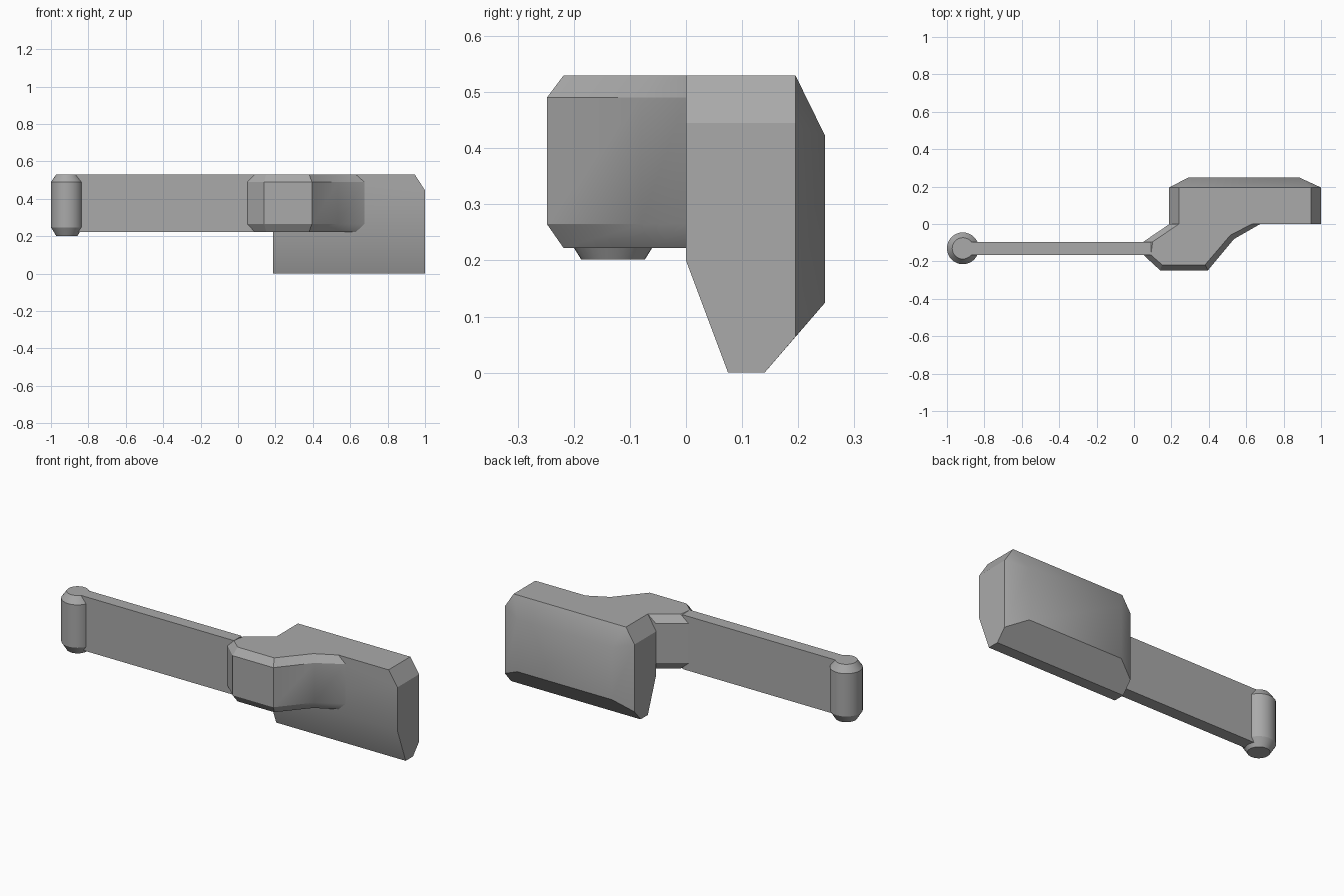
import bpy, bmesh, math
from mathutils import Matrix

cube = bpy.data.objects.get("Cube")
if cube:
    bpy.data.objects.remove(cube, do_unlink=True)

grey = bpy.data.materials.new("plain_grey")
grey.use_nodes = True
colour = (0.4, 0.4, 0.4, 1)
grey.diffuse_color = colour
grey.node_tree.nodes["Principled BSDF"].inputs["Base Color"].default_value = colour

TOP, UNDER = 0.53, 0.222


def finish(name, bm):
    """Turn a bmesh into a grey object with sharp edges kept."""
    bmesh.ops.recalc_face_normals(bm, faces=bm.faces[:])
    mesh = bpy.data.meshes.new(name)
    bm.to_mesh(mesh)
    bm.free()
    mesh.materials.append(grey)
    obj = bpy.data.objects.new(name, mesh)
    bpy.context.collection.objects.link(obj)
    bpy.ops.object.select_all(action='DESELECT')
    obj.select_set(True)
    bpy.context.view_layer.objects.active = obj
    bpy.ops.object.shade_smooth_by_angle(angle=math.radians(30))
    return obj


def loft(name, sections):
    """Skin a stack of matching (outline, z) sections, capped at both ends."""
    bm = bmesh.new()
    rings = [[bm.verts.new((x, y, z)) for x, y in outline] for outline, z in sections]
    for low, high in zip(rings, rings[1:]):
        for i in range(len(low)):
            j = (i + 1) % len(low)
            bm.faces.new((low[i], low[j], high[j], high[i]))
    bm.faces.new(rings[0][::-1])
    bm.faces.new(rings[-1])
    return finish(name, bm)


def circle(radius, sides=32):
    return [(-0.915 + radius * math.cos(math.tau * i / sides),
             -0.13 + radius * math.sin(math.tau * i / sides)) for i in range(sides)]


# Pivot pin with chamfered ends
loft("pivot_pin", [(circle(0.057), 0.202), (circle(0.085), 0.247),
                   (circle(0.085), 0.49), (circle(0.057), TOP)])

# Flat arm from the pin to the hub
bar = [(-0.87, -0.165), (0.09, -0.165), (0.09, -0.095), (-0.87, -0.095)]
loft("arm", [(bar, UNDER), (bar, TOP)])

# Cranked hub, chamfered above and below
outer = [(0.05, -0.165), (0.14, -0.248), (0.395, -0.248), (0.535, -0.08),
         (0.675, 0), (0.19, 0), (0.05, -0.095)]
inner = [(0.09, -0.165), (0.15, -0.218), (0.38, -0.218), (0.515, -0.06),
         (0.63, 0), (0.24, 0), (0.1, -0.095)]
loft("hub", [(inner, UNDER), (outer, 0.265), (outer, 0.49), (inner, TOP)])

# End block: a convex body with a tapered back and a sloped lower front
end_profile = [(0, 0.445), (0, 0.2), (0.075, 0), (0.14, 0), (0.195, 0.064), (0.195, 0.445)]
layers = [((0.187, 1.0), end_profile),
          ((0.24, 0.945), [(0, TOP), (0.195, TOP)]),
          ((0.29, 0.885), [(0.248, 0.125), (0.248, 0.422)])]
bm = bmesh.new()
for ends, points in layers:
    for x in ends:
        for y, z in points:
            bm.verts.new((x, y, z))
bmesh.ops.convex_hull(bm, input=bm.verts[:])
bmesh.ops.dissolve_limit(bm, angle_limit=math.radians(1), verts=bm.verts[:], edges=bm.edges[:])
finish("end_block", bm)
